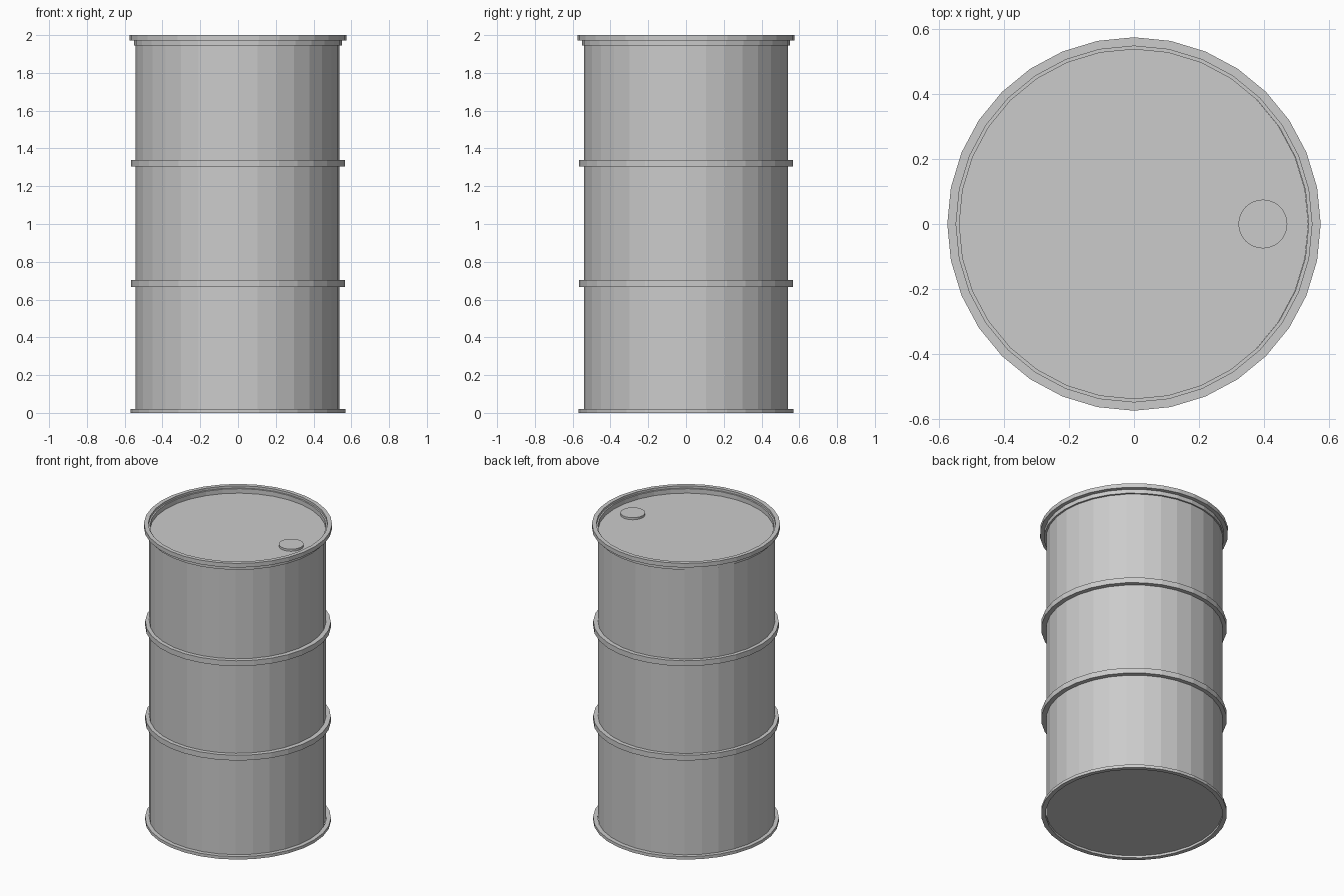
import bpy
import math

if "Cube" in bpy.data.objects:
    bpy.data.objects.remove(bpy.data.objects["Cube"])

SIDES = 32

steel = bpy.data.materials.new("grey steel")
steel.use_nodes = True
GREY = (0.6, 0.6, 0.6, 1)
steel.diffuse_color = GREY
steel.node_tree.nodes["Principled BSDF"].inputs["Base Color"].default_value = GREY


def lathe(name, profile, closed=False, centre=(0, 0, 0), sides=SIDES):
    """Spin (radius, height) points about z; open profiles get end caps."""
    verts = [(r * math.cos(a), r * math.sin(a), z)
             for r, z in profile
             for a in (2 * math.pi * i / sides for i in range(sides))]
    n = len(profile)
    faces = []
    for k in range(n if closed else n - 1):
        lo, hi = k * sides, (k + 1) % n * sides
        for i in range(sides):
            j = (i + 1) % sides
            faces.append((lo + i, lo + j, hi + j, hi + i))
    if not closed:
        faces.append(tuple(reversed(range(sides))))
        faces.append(tuple(range((n - 1) * sides, n * sides)))
    mesh = bpy.data.meshes.new(name)
    mesh.from_pydata(verts, [], faces)
    mesh.materials.append(steel)
    obj = bpy.data.objects.new(name, mesh)
    obj.location = centre
    bpy.context.collection.objects.link(obj)
    return obj


def band(name, inner, outer, bottom, top):
    return lathe(name, [(outer, bottom), (outer, top), (inner, top), (inner, bottom)],
                 closed=True)


# Drum wall with recessed lid and base
lathe("drum_body", [(0.54, 0.015), (0.54, 1.955)], centre=(-0.003, 0, 0))

# Raised end rims
band("top_rim", 0.548, 0.575, 1.972, 2.0)
band("bottom_rim", 0.54, 0.568, 0.0, 0.02)
band("rim_seam", 0.538, 0.55, 1.945, 1.985)

# Rolling hoops
for label, z in (("lower", 0.685), ("upper", 1.322)):
    band(label + "_hoop", 0.53, 0.567, z - 0.018, z + 0.018)

# Filler cap on the lid
lathe("filler_cap", [(0.075, 1.95), (0.075, 1.969)], centre=(0.397, 0, 0), sides=48)
